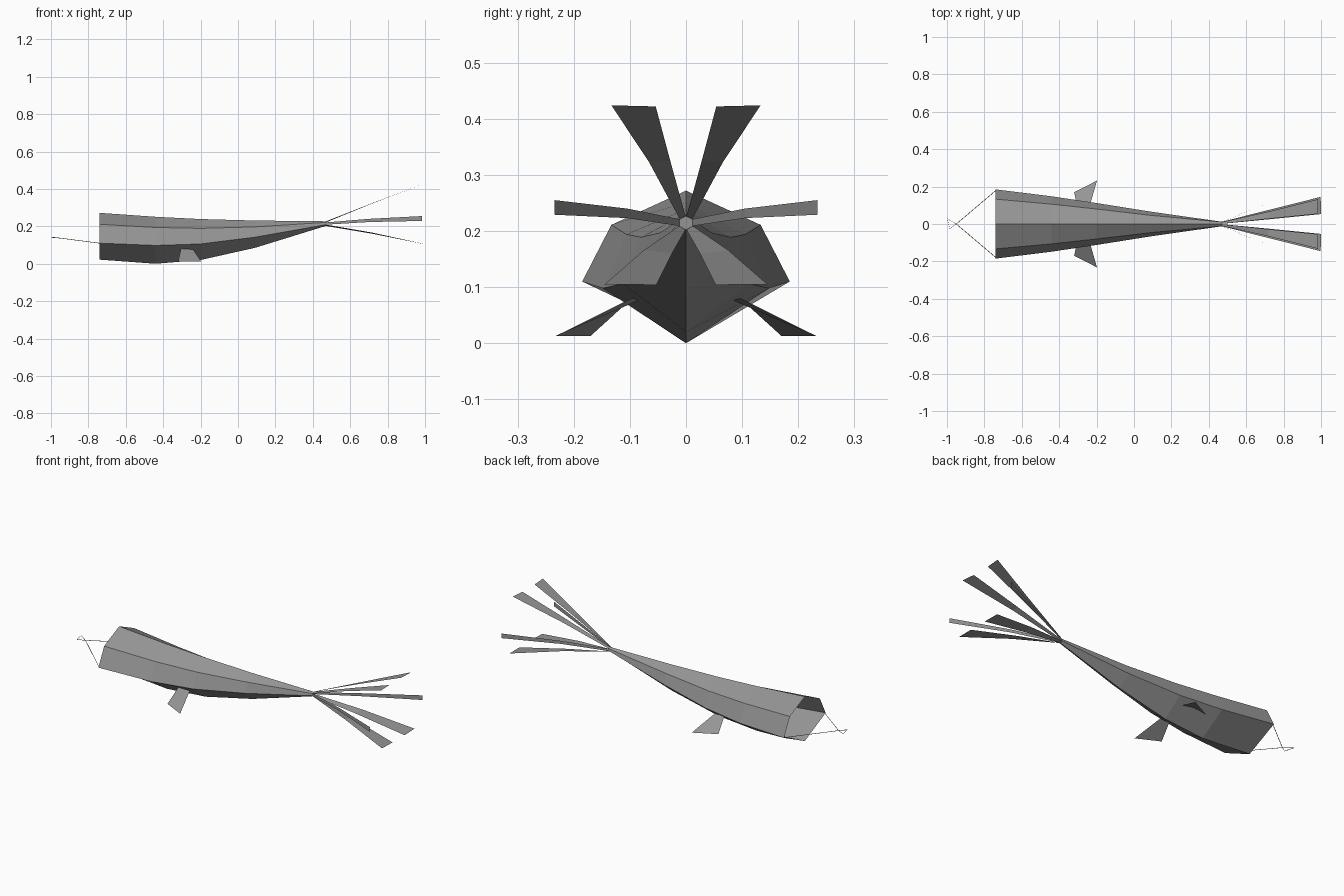
import bpy, bmesh
from mathutils import Vector

if "Cube" in bpy.data.objects:
    bpy.data.objects.remove(bpy.data.objects["Cube"])

grey = bpy.data.materials.new("plain_grey")
grey.use_nodes = True
COL = (0.3, 0.3, 0.3, 1)
grey.diffuse_color = COL
grey.node_tree.nodes["Principled BSDF"].inputs["Base Color"].default_value = COL


def finish(name, bm):
    mesh = bpy.data.meshes.new(name)
    bm.to_mesh(mesh)
    bm.free()
    mesh.materials.append(grey)
    obj = bpy.data.objects.new(name, mesh)
    bpy.context.collection.objects.link(obj)
    return obj


def loft(name, rows, closed=False, cap_end=False):
    """Skin a sheet or tube through rows of points."""
    bm = bmesh.new()
    vs = [[bm.verts.new(p) for p in row] for row in rows]
    n = len(vs[0])
    for a, b in zip(vs, vs[1:]):
        for i in range(n if closed else n - 1):
            j = (i + 1) % n
            bm.faces.new((a[i], a[j], b[j], b[i]))
    if cap_end:
        bm.faces.new(vs[-1])
    bmesh.ops.recalc_face_normals(bm, faces=bm.faces)
    return finish(name, bm)


def string(name, points, cyclic=False):
    cu = bpy.data.curves.new(name, 'CURVE')
    cu.dimensions = '3D'
    cu.bevel_depth = 0.0015
    cu.bevel_resolution = 0
    sp = cu.splines.new('POLY')
    sp.points.add(len(points) - 1)
    for p, co in zip(sp.points, points):
        p.co = (*co, 1)
    sp.use_cyclic_u = cyclic
    cu.materials.append(grey)
    bpy.context.collection.objects.link(bpy.data.objects.new(name, cu))


# Tapering six-sided windsock body, open at the mouth
# x, top z, shoulder y, shoulder z, side y, side z, bottom z
stations = [
    (-0.74, 0.272, 0.133, 0.211, 0.185, 0.110, 0.022),
    (-0.44, 0.251, 0.106, 0.194, 0.148, 0.098, 0.000),
    (-0.20, 0.239, 0.080, 0.189, 0.112, 0.106, 0.020),
    (0.09, 0.231, 0.046, 0.197, 0.066, 0.142, 0.085),
    (0.47, 0.227, 0.011, 0.221, 0.012, 0.209, 0.202),
]
loft("body", [[(x, 0, t), (x, sy, sz), (x, ey, ez), (x, 0, b),
               (x, -ey, ez), (x, -sy, sz)]
              for x, t, sy, sz, ey, ez, b in stations], closed=True, cap_end=True)

# Tail ribbons: root, middle and tip edges, mirrored to both sides
ribbons = {
    "upper_tail_ribbon": [((0.47, 0.001, 0.227), (0.47, 0.011, 0.221)),
                          ((0.72, 0.028, 0.325), (0.72, 0.066, 0.323)),
                          ((0.98, 0.054, 0.422), (0.985, 0.133, 0.424))],
    "side_tail_ribbon": [((0.47, 0.011, 0.221), (0.47, 0.012, 0.209)),
                         ((0.70, 0.105, 0.240), (0.70, 0.105, 0.223)),
                         ((0.985, 0.234, 0.255), (0.985, 0.234, 0.229))],
    "lower_tail_ribbon": [((0.47, 0.001, 0.202), (0.47, 0.012, 0.209)),
                          ((0.72, 0.025, 0.160), (0.72, 0.075, 0.166)),
                          ((1.0, 0.053, 0.104), (0.998, 0.145, 0.105))],
}
# Swept side fins
fin = [((-0.305, 0.095, 0.081), (-0.24, 0.085, 0.076)),
       ((-0.32, 0.170, 0.013), (-0.198, 0.232, 0.013))]

for side, s in (("far", 1), ("near", -1)):
    for name, rows in list(ribbons.items()) + [("fin", fin)]:
        loft(f"{side}_{name}", [[(x, y * s, z) for x, y, z in row] for row in rows])
    # Bridle string from the mouth corner to the knot
    string(f"{side}_bridle_string", [(-0.74, 0.178 * s, 0.110), (-0.95, 0, 0.137)])

# Small tying loop ahead of the knot
string("bridle_loop", [(-0.95, 0, 0.137), (-0.998, 0.028, 0.141),
                       (-0.985, -0.025, 0.141)], cyclic=True)
